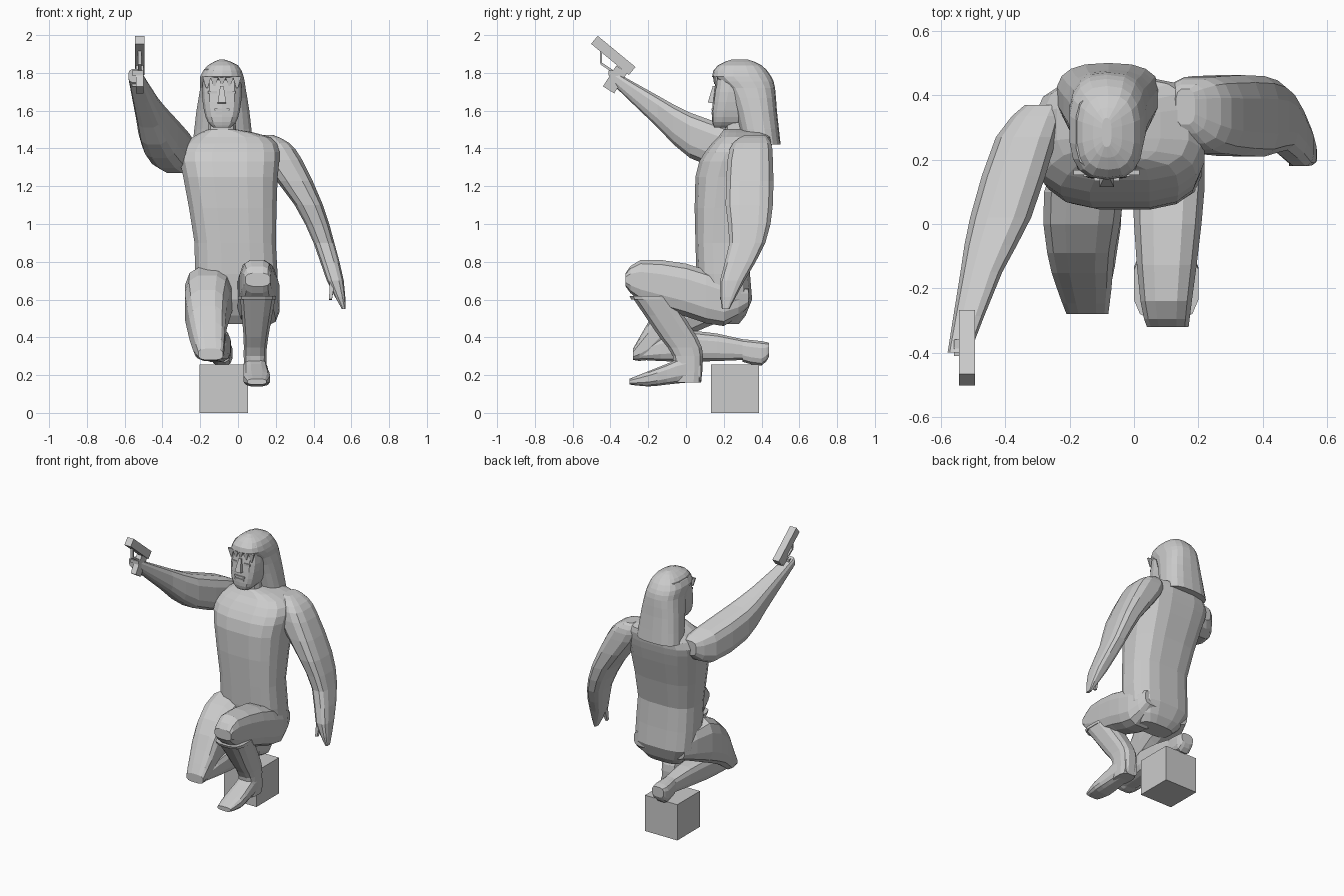
import bpy, bmesh, math
from mathutils import Vector

if "Cube" in bpy.data.objects:
    bpy.data.objects.remove(bpy.data.objects["Cube"], do_unlink=True)

# One plain material for the whole figure
grey = bpy.data.materials.new("plain_grey")
grey.use_nodes = True
colour = (.6, .6, .6, 1)
grey.diffuse_color = colour
grey.node_tree.nodes["Principled BSDF"].inputs["Base Color"].default_value = colour


def skin(name, loops):
    """Join matching loops of points into one closed, flat-shaded solid."""
    bm = bmesh.new()
    rows = [[bm.verts.new(point) for point in loop] for loop in loops]
    for lower, upper in zip(rows, rows[1:]):
        for i in range(len(lower)):
            bm.faces.new((lower[i - 1], lower[i], upper[i], upper[i - 1]))
    bm.faces.new(rows[0])
    bm.faces.new(rows[-1])
    bmesh.ops.recalc_face_normals(bm, faces=bm.faces)
    mesh = bpy.data.meshes.new(name)
    bm.to_mesh(mesh)
    bm.free()
    mesh.materials.append(grey)
    bpy.context.collection.objects.link(bpy.data.objects.new(name, mesh))


def with_midpoints(rings):
    """Add one smoothly curved ring between each pair of rings."""
    result = [rings[0]]
    last = len(rings) - 1
    for i in range(last):
        before, start, end, after = (rings[max(0, min(last, k))] for k in range(i - 1, i + 3))
        result.append([(9 * (b + c) - a - d) / 16 for a, b, c, d in zip(before, start, end, after)])
        result.append(end)
    return result


def signed_power(value, power):
    return math.copysign(abs(value) ** power, value)


def oval(x_low, x_high, w_low, w_high, sides, power):
    """Rounded box outline that touches all four limits."""
    reach = math.cos(math.pi / sides) ** power
    for i in range(sides):
        angle = math.tau * (i + .5) / sides
        u = signed_power(math.cos(angle), power) / reach
        v = signed_power(math.sin(angle), power) / reach
        yield (x_low + x_high + u * (x_high - x_low)) / 2, (w_low + w_high + v * (w_high - w_low)) / 2


def upright(name, rings, sides=12, power=.65):
    """Body part made of level rings: z, x limits, y limits."""
    skin(name, [[(x, y, z) for x, y in oval(*limits, sides, power)]
                for z, *limits in with_midpoints(rings)])


def lengthwise(name, rings, sides=12, power=.65):
    """Body part running front to back: y, x limits, z limits."""
    skin(name, [[(x, y, z) for x, z in oval(*limits, sides, power)]
                for y, *limits in with_midpoints(rings)])


def bar(name, start, end, width, depth, taper=1):
    """Four-sided bar between two points; width runs along x."""
    start, end = Vector(start), Vector(end)
    across = Vector((width / 2, 0, 0))
    through = (end - start).cross(across).normalized() * depth / 2
    corners = (across + through, across - through, -across - through, through - across)
    skin(name, [[start + c for c in corners], [end + c * taper for c in corners]])


# Support block under the kneeling foot
block_x, block_y, block_size = -.075, .26, .255
bar("support_block", (block_x, block_y, 0), (block_x, block_y, block_size), block_size, block_size)

# Torso and neck
upright("torso", [
    (.47, -.12, .13, .15, .28), (.6, -.22, .21, .07, .35), (.9, -.23, .2, .05, .33),
    (1.25, -.29, .21, .05, .42), (1.38, -.31, .22, .1, .45), (1.46, -.24, .17, .17, .45),
    (1.5, -.16, 0, .2, .4)], sides=16)
upright("neck", [(1.4, -.17, 0, .2, .38), (1.6, -.15, -.02, .21, .36)])

# Head and facial features
head_x = -.085
upright("face", [
    (1.51, -.13, -.04, .15, .26), (1.54, -.16, -.01, .14, .32), (1.6, -.18, .01, .14, .36),
    (1.7, -.19, .02, .15, .42), (1.82, -.18, .01, .17, .4)], sides=14, power=.55)
bar("nose", (head_x, .135, 1.64), (head_x, .15, 1.73), .045, .04, taper=.4)
for name, z, width in (("upper_lip", 1.6, .08), ("lower_lip", 1.58, .07)):
    bar(name, (head_x, .14, z), (head_x, .14, z + .012), width, .012)
for name, x in (("right_eye", head_x - .05), ("left_eye", head_x + .05)):
    bar(name, (x, .152, 1.69), (x, .152, 1.705), .045, .009)

# Long straight hair with a ragged fringe
upright("hair", [
    (1.42, -.24, .08, .3, .5), (1.6, -.22, .06, .26, .48), (1.72, -.2, .04, .21, .47),
    (1.78, -.2, .03, .14, .45), (1.84, -.16, 0, .17, .4), (1.87, -.1, -.07, .24, .33)],
    sides=18, power=.75)
for step in range(-2, 3):
    x = head_x + step * .04
    y = .15 + abs(step) * .005
    drop = .04 + abs(step) * .01
    bar("fringe_lock", (x, y, 1.78), (x, y, 1.78 - drop), .045, .015, taper=.2)

# Left arm hanging down, with the thumb
upright("left_arm", [
    (1.47, .13, .19, .31, .42), (1.43, .1, .27, .25, .45), (1.34, .12, .34, .22, .46),
    (1.1, .3, .45, .21, .46), (.9, .4, .51, .23, .42), (.7, .47, .56, .18, .31),
    (.55, .55, .57, .19, .23)])
bar("left_thumb", (.5, .21, .71), (.49, .19, .6), .03, .04, taper=.5)

# Right arm raised forward, with fingers around the grip
lengthwise("right_arm", [
    (.37, -.34, -.22, 1.34, 1.44), (.27, -.43, -.24, 1.27, 1.5), (.02, -.51, -.32, 1.35, 1.59),
    (-.15, -.54, -.41, 1.51, 1.68), (-.4, -.58, -.51, 1.75, 1.82)])
for i in range(3):
    y, z = -.4 + i * .01, 1.8 - i * .03
    bar("right_finger", (-.53, y - .01, z), (-.53, y + .04, z), .06, .025)

# Pistol
pistol_x = -.52
bar("pistol_slide", (pistol_x, -.485, 1.975), (pistol_x, -.285, 1.81), .05, .055)
bar("pistol_grip", (pistol_x, -.34, 1.82), (pistol_x, -.41, 1.71), .04, .07)
guard = [(pistol_x, y, z) for y, z in ((-.45, 1.92), (-.45, 1.85), (-.39, 1.81))]
for start, end in zip(guard, guard[1:]):
    bar("trigger_guard", start, end, .02, .012)

# Left leg with the foot forward, in a tall boot
lengthwise("left_thigh", [
    (-.32, .04, .17, .67, .74), (-.24, .02, .18, .59, .81), (0, 0, .21, .51, .79),
    (.2, 0, .22, .46, .72), (.33, .05, .18, .56, .66)])
upright("left_shin", [
    (.62, .01, .2, -.29, -.08), (.4, .03, .16, -.14, .06),
    (.3, .03, .15, -.07, .09), (.16, .04, .15, -.06, .08)])
upright("left_boot_cuff", [(.6, 0, .2, -.29, -.07), (.62, 0, .2, -.3, -.08)])
lengthwise("left_foot", [
    (-.3, .05, .15, .15, .18), (-.2, .03, .17, .14, .22), (-.1, .03, .16, .15, .26),
    (0, .03, .15, .16, .3), (.08, .04, .14, .16, .27)])

# Right leg kneeling, shin running back to the block
lengthwise("right_thigh", [
    (.3, -.2, -.04, .53, .68), (.1, -.28, -.03, .45, .77), (-.09, -.27, -.06, .36, .65),
    (-.2, -.24, -.07, .28, .48), (-.28, -.21, -.08, .28, .34)])
lengthwise("right_shin", [
    (-.23, -.2, -.08, .28, .36), (0, -.19, -.04, .27, .44), (.3, -.13, -.04, .28, .39)])
lengthwise("right_foot", [
    (.3, -.13, -.04, .27, .39), (.4, -.14, -.03, .25, .38), (.44, -.13, -.04, .3, .37)])
